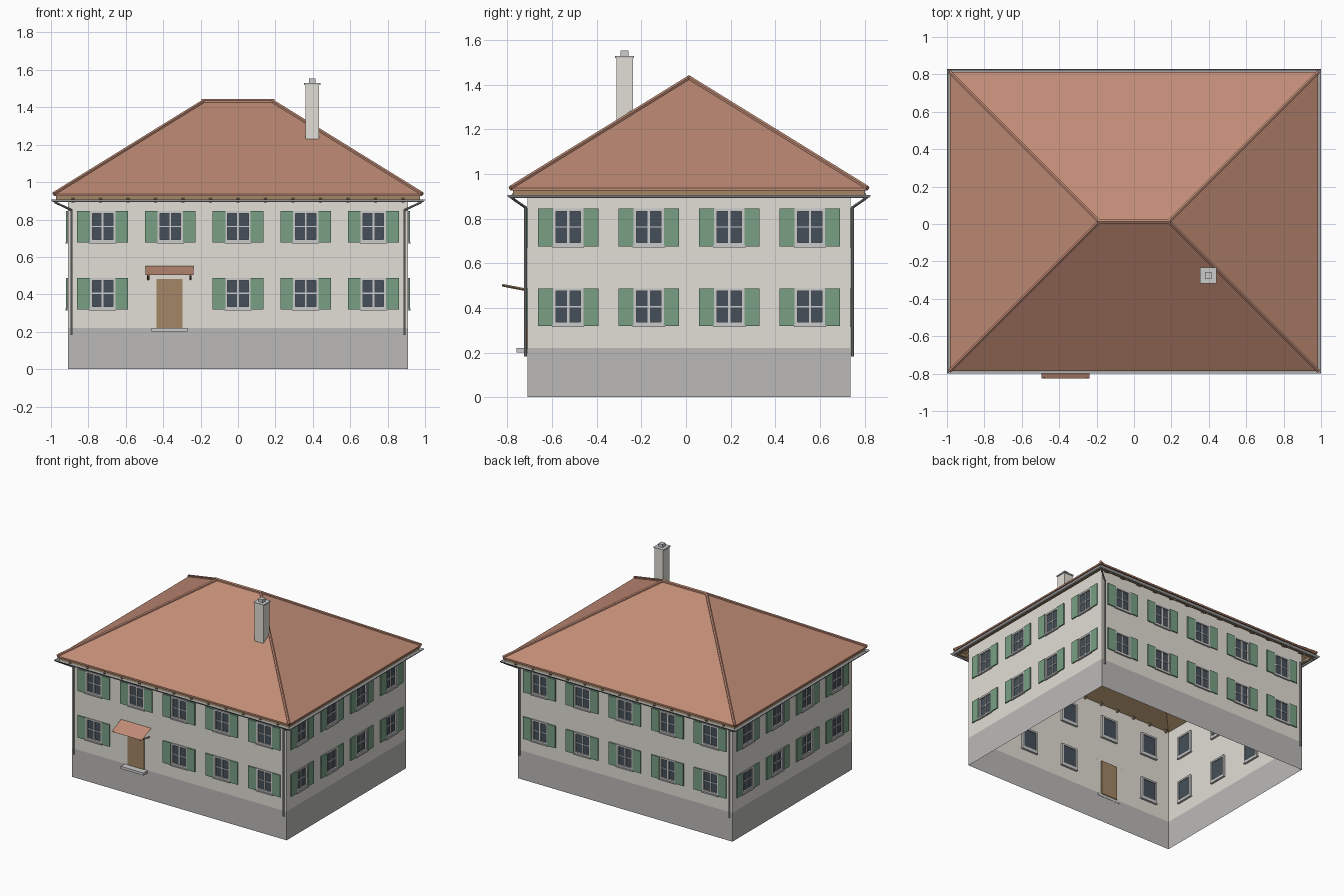
import bpy, bmesh, math
from mathutils import Matrix, Vector

if "Cube" in bpy.data.objects:
    bpy.data.objects.remove(bpy.data.objects["Cube"])

CY = 0.0135             # centre of the house in y
WX, WY = 0.91, 0.7235   # wall half sizes
RX, RY = 0.985, 0.80    # roof half sizes
SLOPE = 0.62


def mat(name, *rgb):
    m = bpy.data.materials.new(name)
    m.diffuse_color = (*rgb, 1)
    m.use_nodes = True
    m.node_tree.nodes["Principled BSDF"].inputs["Base Color"].default_value = m.diffuse_color
    return m


TILE = mat("tile", 0.53, 0.26, 0.18)
WOOD = mat("wood", 0.36, 0.24, 0.13)
PLASTER = mat("plaster", 0.76, 0.73, 0.67)
STONE = mat("stone", 0.5, 0.49, 0.48)
GREEN = mat("green", 0.19, 0.35, 0.23)
GLASS = mat("glass", 0.06, 0.08, 0.1)
FRAME = mat("frame", 0.55, 0.55, 0.55)
METAL = mat("metal", 0.4, 0.4, 0.4)


def finish(name, bm, material):
    me = bpy.data.meshes.new(name)
    bm.to_mesh(me)
    bm.free()
    ob = bpy.data.objects.new(name, me)
    bpy.context.collection.objects.link(ob)
    me.materials.append(material)
    return ob


def box(bm, lo, hi, m=Matrix()):
    lo, hi = Vector(lo), Vector(hi)
    t = Matrix.Translation((lo + hi) / 2) @ Matrix.Diagonal((*(hi - lo), 1))
    bmesh.ops.create_cube(bm, size=1, matrix=m @ t)


def rod(bm, a, b, r, n=8):
    a, b = Vector(a), Vector(b)
    q = (b - a).to_track_quat('Z', 'Y').to_matrix().to_4x4()
    bmesh.ops.create_cone(bm, cap_ends=True, segments=n, radius1=r, radius2=r,
                          depth=(b - a).length, matrix=Matrix.Translation((a + b) / 2) @ q)


def loft(name, profile, material):
    """Stack of rectangles (half x, half y, z) joined around the house."""
    bm = bmesh.new()
    rings = [[bm.verts.new((sx * x, CY + sy * y, z)) for sx, sy in ((-1, -1), (1, -1), (1, 1), (-1, 1))]
             for x, y, z in profile]
    for a, b in zip(rings, rings[1:]):
        for i in range(4):
            j = (i + 1) % 4
            bm.faces.new((a[i], a[j], b[j], b[i]))
    bmesh.ops.remove_doubles(bm, verts=bm.verts, dist=1e-5)
    return finish(name, bm, material)


# Four sides: local x along the wall, local -y outward
U5 = [(i - 2) * 0.362 for i in range(5)]
U4 = [(i - 1.5) * 0.361 for i in range(4)]
ROWS = [(0.323, 0.488), (0.68, 0.845)]
HW = 0.068              # window half width
DOOR = (-0.436, -0.297, 0.483)
sides = [(k, Matrix.Translation((0, CY, 0)) @ Matrix.Rotation(k * math.pi / 2, 4, 'Z')
          @ Matrix.Translation((0, -(WX if k % 2 else WY), 0)),
          U4 if k % 2 else U5, WY if k % 2 else WX) for k in range(4)]

walls, frames, glass, shutters, sills = [bmesh.new() for _ in range(5)]
for k, m, us, half in sides:
    holes = []
    for u in us:
        for r, (z0, z1) in enumerate(ROWS):
            if k == 0 and r == 0 and u == us[1]:
                holes.append((DOOR[0], DOOR[1], 0.22, DOOR[2]))
                continue
            a, b = u - HW, u + HW
            holes.append((a, b, z0, z1))
            t = 0.013
            for lo, hi in (((a, z0), (a + t, z1)), ((b - t, z0), (b, z1)),
                           ((a, z0), (b, z0 + t)), ((a, z1 - t), (b, z1))):
                box(frames, (lo[0], -0.006, lo[1]), (hi[0], 0.016, hi[1]), m)
            zm = (z0 + z1) / 2
            box(frames, (u - 0.005, -0.001, z0), (u + 0.005, 0.009, z1), m)
            box(frames, (a, 0, zm - 0.003), (b, 0.009, zm + 0.003), m)
            box(glass, (a + 0.01, 0.005, z0 + 0.01), (b - 0.01, 0.01, z1 - 0.01), m)
            box(sills, (a - 0.004, -0.012, z0 - 0.009), (b + 0.004, 0.016, z0), m)
            for s in (-1, 1):
                c = u + s * (HW + 0.034)
                box(shutters, (c - 0.034, -0.009, z0 - 0.004), (c + 0.034, -0.001, z1), m)
    # wall sheet with openings left out
    xs = sorted({-half, half} | {h[0] for h in holes} | {h[1] for h in holes})
    zs = sorted({0.22, 0.94} | {h[2] for h in holes} | {h[3] for h in holes})
    for x0, x1 in zip(xs, xs[1:]):
        for z0, z1 in zip(zs, zs[1:]):
            x, z = (x0 + x1) / 2, (z0 + z1) / 2
            if any(h[0] < x < h[1] and h[2] < z < h[3] for h in holes):
                continue
            walls.faces.new([walls.verts.new(m @ Vector(p)) for p in
                             ((x0, 0, z0), (x1, 0, z0), (x1, 0, z1), (x0, 0, z1))])
bmesh.ops.remove_doubles(walls, verts=walls.verts, dist=1e-4)
bmesh.ops.dissolve_limit(walls, angle_limit=0.01, verts=walls.verts, edges=walls.edges)
finish("walls", walls, PLASTER)
finish("window_frames", frames, FRAME)
finish("window_panes", glass, GLASS)
finish("shutters", shutters, GREEN)
finish("window_sills", sills, FRAME)
loft("plinth", [(WX, WY, 0), (WX, WY, 0.22)], STONE)

# Roof: tiles over a timber deck, with fascia and half-round gutter
ridge = RX - RY
top = 0.935 + SLOPE * RY
loft("roof_tiles", [(RX - 0.01, RY - 0.01, 0.925), (RX, RY, 0.925), (RX, RY, 0.937), (ridge, 0, top)], TILE)
loft("roof_deck", [(RX - 0.012, RY - 0.012, 0.926), (RX - 0.012, RY - 0.012, 0.898),
                   (RX - 0.03, RY - 0.03, 0.898), (RX - 0.03, RY - 0.03, 0.918),
                   (ridge, 0, top - 0.02)], WOOD)
arc = [math.pi + i * math.pi / 6 for i in range(7)]
loft("gutter", [(RX + 0.001 + 0.013 * math.cos(a), RY + 0.001 + 0.013 * math.sin(a + math.pi / 2) * 1,
                 0.906 + 0.013 * math.sin(a)) for a in arc], METAL)

# Ridge and hip caps
caps = bmesh.new()
rod(caps, (-ridge - 0.01, CY, top), (ridge + 0.01, CY, top), 0.012, 6)
for sx in (-1, 1):
    for sy in (-1, 1):
        rod(caps, (sx * ridge, CY, top), (sx * RX, CY + sy * RY, 0.937), 0.011, 6)
finish("ridge_caps", caps, TILE)

# Rafter tails under the front and back eaves
tails = bmesh.new()
for k, m, us, half in sides[::2]:
    for i in range(-6, 7):
        t = (m @ Matrix.Translation((i * 0.1515 * 0.97, -0.062, 0.902))
             @ Matrix.Rotation(math.atan(SLOPE), 4, 'X'))
        box(tails, (-0.008, -0.004, -0.012), (0.008, 0.085, 0.012), t)
finish("rafter_tails", tails, WOOD)

# Downpipes at the four corners
pipes = bmesh.new()
for sx in (-1, 1):
    for sy in (-1, 1):
        elbow = (sx * 0.89, CY + sy * (WY + 0.009), 0.85)
        rod(pipes, (sx * 0.98, CY + sy * 0.795, 0.893), elbow, 0.006)
        rod(pipes, (*elbow[:2], 0.854), (*elbow[:2], 0.183), 0.006)
finish("downpipes", pipes, METAL)

# Door, step and canopy
yw = CY - WY
bm = bmesh.new()
box(bm, (DOOR[0], yw - 0.004, 0.22), (DOOR[1], yw + 0.008, DOOR[2]))
finish("door", bm, WOOD)
bm = bmesh.new()
box(bm, (-0.463, -0.76, 0.2), (-0.27, yw + 0.002, 0.22))
finish("door_step", bm, FRAME)
bm = bmesh.new()
bm.faces.new([bm.verts.new(p) for p in ((-0.495, -0.827, 0.503), (-0.238, -0.827, 0.503),
                                        (-0.238, yw, 0.552), (-0.495, yw, 0.552))])
finish("canopy", bm, TILE)
bm = bmesh.new()
for x in (-0.48, -0.254):
    rod(bm, (x, yw, 0.48), (x, -0.824, 0.502), 0.006, 4)
finish("canopy_struts", bm, WOOD)

# Chimney with cap and flue
for name, r, z0, z1, material in (("chimney", 0.037, 1.12, 1.52, PLASTER),
                                  ("chimney_cap", 0.043, 1.52, 1.529, FRAME),
                                  ("chimney_flue", 0.018, 1.529, 1.553, FRAME)):
    bm = bmesh.new()
    box(bm, (0.397 - r, -0.275 - r, z0), (0.397 + r, -0.275 + r, z1))
    finish(name, bm, material)
